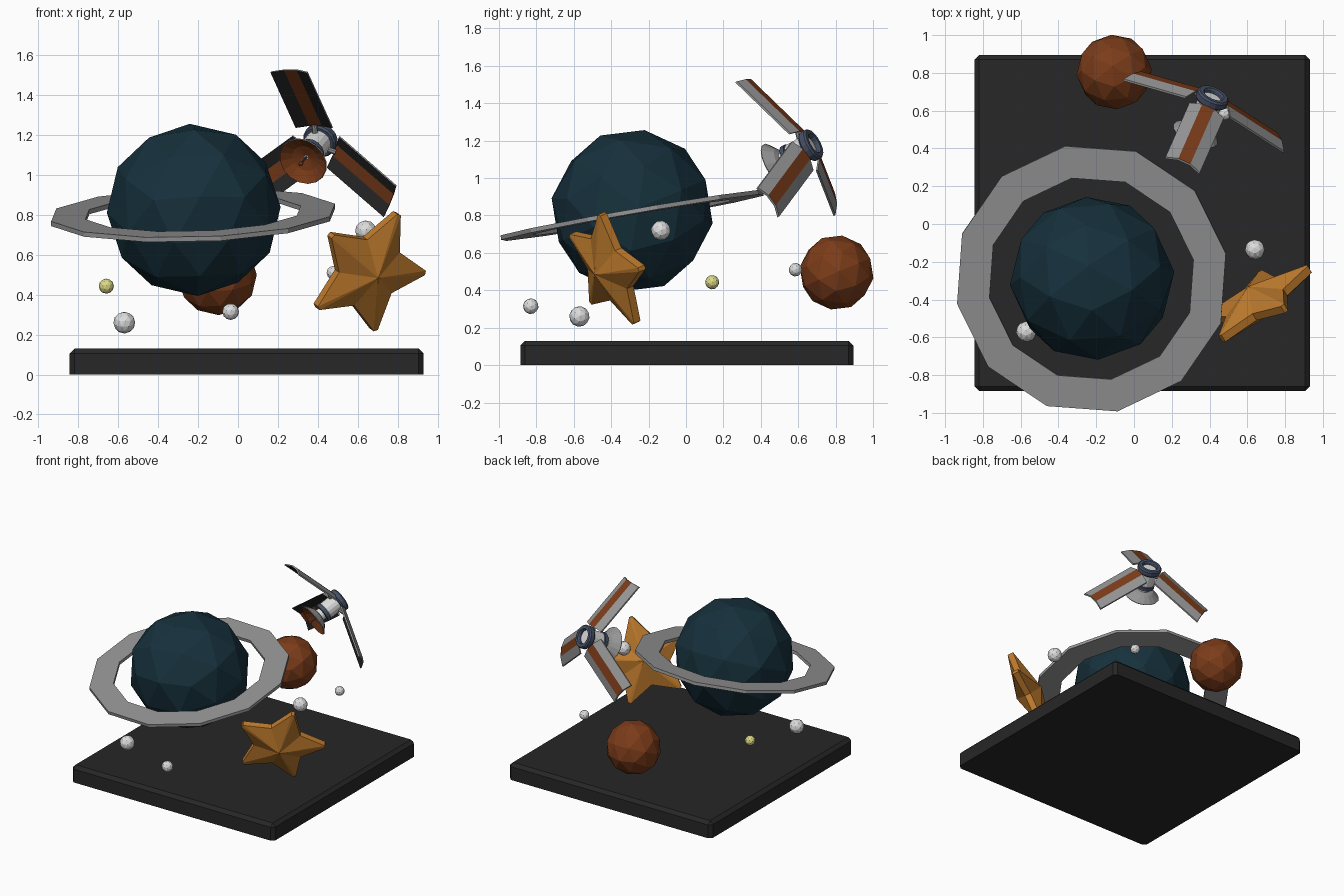
import bpy, bmesh, math
from mathutils import Vector, Matrix

if "Cube" in bpy.data.objects:
    bpy.data.objects.remove(bpy.data.objects["Cube"])


def material(name, r, g, b):
    m = bpy.data.materials.new(name)
    m.use_nodes = True
    m.diffuse_color = (r, g, b, 1)
    m.node_tree.nodes["Principled BSDF"].inputs["Base Color"].default_value = (r, g, b, 1)
    return m


BLACK = material("matte black", .02, .02, .02)
TEAL = material("deep teal", .008, .03, .045)
GREY = material("mid grey", .3, .3, .3)
RUST = material("rust orange", .2, .045, .01)
GOLD = material("amber gold", .5, .19, .025)
WHITE = material("pale white", .72, .72, .72)
YELLOW = material("soft yellow", .72, .7, .25)
NAVY = material("slate navy", .06, .08, .13)


def finish(name, bm, mats, matrix=None):
    bmesh.ops.recalc_face_normals(bm, faces=bm.faces)
    mesh = bpy.data.meshes.new(name)
    bm.to_mesh(mesh)
    bm.free()
    for m in mats:
        mesh.materials.append(m)
    ob = bpy.data.objects.new(name, mesh)
    bpy.context.scene.collection.objects.link(ob)
    if matrix:
        ob.matrix_world = matrix
    return ob


def orb(name, centre, radius, mat, tilt=0.4):
    bm = bmesh.new()
    bmesh.ops.create_icosphere(bm, subdivisions=2, radius=radius)
    turn = Matrix.Rotation(tilt, 4, 'X') @ Matrix.Rotation(tilt, 4, 'Z')
    return finish(name, bm, [mat], Matrix.Translation(centre) @ turn)


def lathe(name, profile, sides, mats, matrix, closed=True, rule=None, start=0.0):
    """Spin (radius, height) points about the local z axis."""
    bm = bmesh.new()
    rings = []
    for r, z in profile:
        rings.append([bm.verts.new((r * math.cos(a), r * math.sin(a), z))
                      for a in (start + math.tau * i / sides for i in range(sides))])
    n = len(profile)
    for k in range(n if closed else n - 1):
        a, b = rings[k], rings[(k + 1) % n]
        for i in range(sides):
            j = (i + 1) % sides
            f = bm.faces.new((a[i], a[j], b[j], b[i]))
            f.material_index = rule(k) if rule else 0
    if not closed:
        bm.faces.new(rings[0])
        bm.faces.new(rings[-1])
    return finish(name, bm, mats, matrix)


def frame(origin, z_axis, x_hint):
    z = Vector(z_axis).normalized()
    x = Vector(x_hint)
    x = (x - z * x.dot(z)).normalized()
    m = Matrix((x, z.cross(x), z)).transposed().to_4x4()
    return Matrix.Translation(origin) @ m


# Base slab with chamfered sides and top
bm = bmesh.new()
bmesh.ops.create_cube(bm, size=1)
bmesh.ops.scale(bm, vec=(1.775, 1.78, .13), verts=bm.verts)
edges = [e for e in bm.edges if max(v.co.z for v in e.verts) > 0]
bmesh.ops.bevel(bm, geom=edges, offset=.025, segments=1, affect='EDGES')
finish("base", bm, [BLACK], Matrix.Translation((.043, .005, .065)))

# Planet, moon and small stars
orb("planet", (-.222, -.288, .825), .437, TEAL)
orb("moon", (-.105, .805, .495), .2, RUST)
for i, (x, y, z, r) in enumerate([(-.57, -.57, .26, .055), (-.037, -.83, .315, .042),
                                  (.64, -.135, .72, .053), (.48, .585, .51, .036)]):
    orb("white_star_%d" % (i + 1), (x, y, z), r, WHITE)
orb("yellow_star", (-.66, .14, .443), .038, YELLOW)

# Planet ring, tilted
lathe("planet_ring", [(.55, -.012), (.725, -.012), (.725, .012), (.55, .012)], 12, [GREY],
      frame((-.225, -.288, .8), (-.03, -.174, 1), (1, 0, 0)), start=math.radians(11))

# Five-pointed star: thick rim with a peak on each face
bm = bmesh.new()
H, PEAK = .022, .1
rims = []
for s in (-1, 1):
    rim = []
    for i in range(5):
        a = math.tau * i / 5
        for da in (-.035, .035):
            rim.append(bm.verts.new((.326 * math.cos(a + da), .326 * math.sin(a + da), s * H)))
        n = a + math.pi / 5
        rim.append(bm.verts.new((.185 * math.cos(n), .185 * math.sin(n), s * H)))
    peak = bm.verts.new((0, 0, s * PEAK))
    for i in range(15):
        bm.faces.new((rim[i], rim[(i + 1) % 15], peak))
    rims.append(rim)
for i in range(15):
    j = (i + 1) % 15
    bm.faces.new((rims[0][i], rims[0][j], rims[1][j], rims[1][i]))
finish("big_star", bm, [GOLD], frame((.653, -.41, .518), (.5, -.797, -.35), (.143, -.037, .289)))

# Satellite frame: z runs from the dish to the rear ring, x towards the first panel
SAT = frame((.343, .513, 1.09), (.37, .81, .45), (-.09, -.21, .41))

# Satellite body, rear ring and collar
lathe("satellite_body", [(.045, 0), (.045, .05), (.066, .065), (.066, .18), (.05, .19)], 16,
      [WHITE], SAT, closed=False)
lathe("rear_ring", [(.052, .165), (.08, .165), (.088, .175), (.088, .205), (.08, .215),
                    (.058, .215), (.052, .205)], 16, [NAVY], SAT)
lathe("front_collar", [(.04, .035), (.072, .035), (.072, .06), (.04, .06)], 16, [NAVY], SAT)

# Dish: rust inside, grey outside
lathe("dish", [(.01, .0), (.07, -.015), (.125, -.05), (.128, -.045), (.075, 0), (.01, .02)], 16,
      [GREY, RUST], SAT, rule=lambda k: 1 if k < 2 else 0)
feed = Vector((0, 0, -.075))
orb("dish_feed", SAT @ feed, .012, RUST)


def rod(name, a, b, radius, mat):
    a, b = SAT @ Vector(a), SAT @ Vector(b)
    d = b - a
    m = frame(a, d, (.3, -.5, .8))
    lathe(name, [(radius, 0), (radius, d.length)], 8, [mat], m, closed=False)


rod("feed_mast", (0, 0, 0), feed, .005, NAVY)

# Three bowed solar panels with a rust stripe, black in front and grey behind
for p in range(3):
    bm = bmesh.new()
    T = .012
    cols = []
    for y, bow in ((-.1, -.012), (-.035, .012), (.035, .012), (.1, -.012)):
        cols.append([bm.verts.new((r, y, z + bow + t))
                     for r, z, t in ((.09, .155, 0), (.48, 0, 0), (.48, 0, T), (.09, .155, T))])
    for k in range(3):
        a, b = cols[k], cols[k + 1]
        for i in range(4):
            j = (i + 1) % 4
            f = bm.faces.new((a[i], a[j], b[j], b[i]))
            stripe = k == 1 and i in (0, 2)
            f.material_index = 1 if stripe else (2 if i == 0 else 0)
    bm.faces.new(cols[0])
    bm.faces.new(cols[3])
    turn = Matrix.Rotation(math.tau * p / 3, 4, 'Z')
    finish("solar_panel_%d" % (p + 1), bm, [GREY, RUST, BLACK], SAT @ turn)
    root = turn @ Vector((.1, 0, .155))
    rod("panel_arm_%d" % (p + 1), (0, 0, .13), root, .014, GREY)
